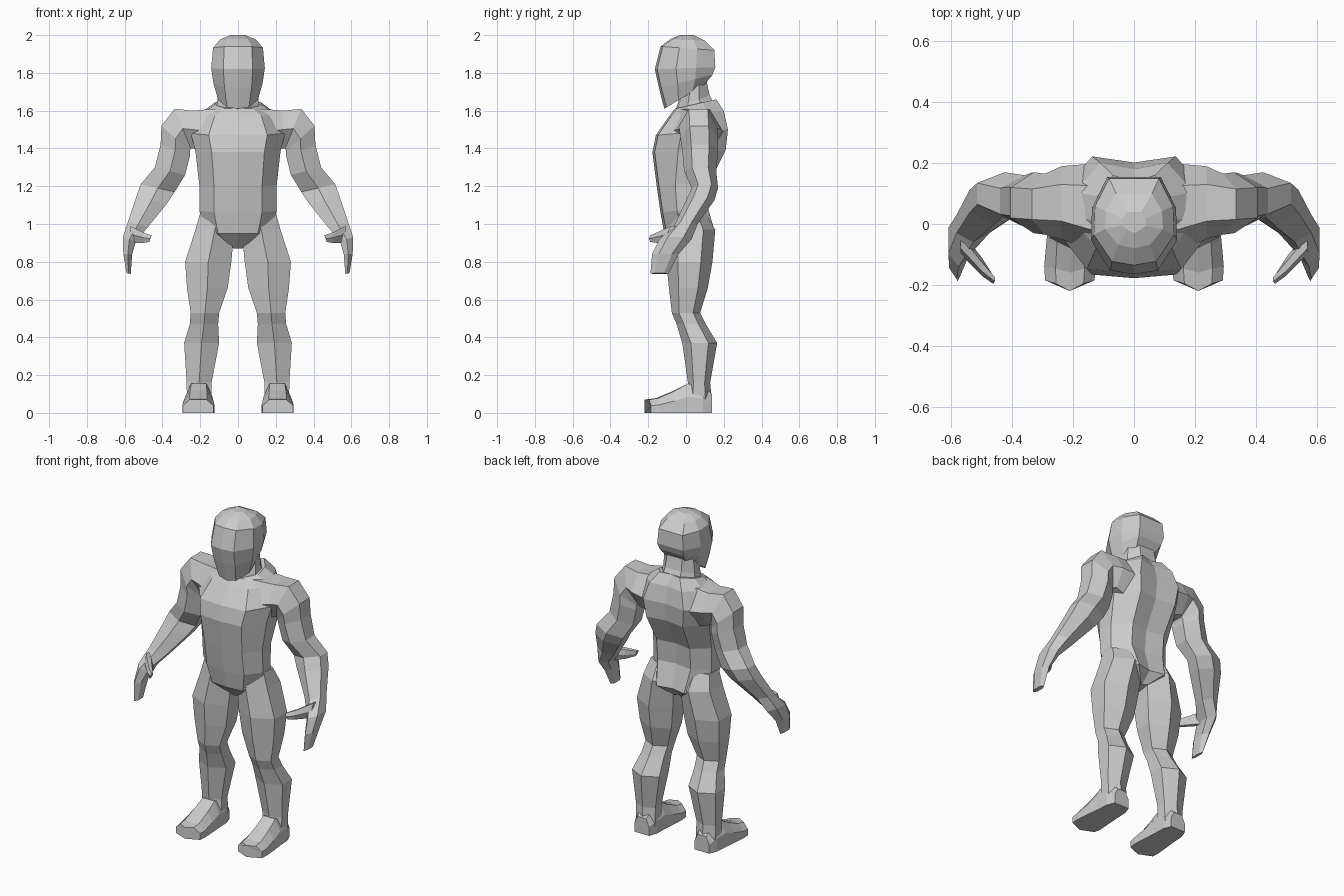
import bpy, bmesh

grey = bpy.data.materials.new("plain grey")
grey.diffuse_color = (0.6, 0.6, 0.6, 1)


def loft(name, rings, sx=1):
    """Skin a list of equal-sized point rings, cap both ends; sx=-1 mirrors."""
    bm = bmesh.new()
    rows = [[bm.verts.new((x * sx, y, z)) for x, y, z in r] for r in rings]
    n = len(rows[0])
    for a, b in zip(rows, rows[1:]):
        for i in range(n):
            j = (i + 1) % n
            bm.faces.new((a[i], a[j], b[j], b[i]))
    bm.faces.new(rows[0])
    bm.faces.new(rows[-1])
    bmesh.ops.recalc_face_normals(bm, faces=bm.faces)
    me = bpy.data.meshes.new(name)
    bm.to_mesh(me)
    bm.free()
    me.materials.append(grey)
    ob = bpy.data.objects.new(name, me)
    bpy.context.collection.objects.link(ob)
    return ob


def body_ring(zf, zb, w, yf, yb, fx, fdrop, bx, spine):
    """Symmetric ten-sided ring; z slopes from front zf to back zb."""
    d = yb - yf
    half = [(fx * w, yf + fdrop), (w, yf + 0.35 * d), (w * 0.97, yf + 0.68 * d), (bx * w, yb)]
    pts = [(0, yf)] + half + [(0, yb - spine)] + [(-x, y) for x, y in reversed(half)]
    return [(x, y, zf + (zb - zf) * (y - yf) / d) for x, y in pts]


def hex_ring(xo, zo, xi, zi, yc, hy):
    """Six-sided limb ring between an outer and an inner edge."""
    return [((xo + xi) / 2, yc - hy, (zo + zi) / 2), (xo, yc - hy / 2, zo), (xo, yc + hy / 2, zo),
            ((xo + xi) / 2, yc + hy, (zo + zi) / 2), (xi, yc + hy / 2, zi), (xi, yc - hy / 2, zi)]


# torso: flat chest panel in front, recessed spine behind
torso = [(0.87, 0.89, 0.05, -0.04, 0.09), (0.95, 0.95, 0.17, -0.115, 0.155),
         (1.06, 1.09, 0.205, -0.135, 0.115), (1.20, 1.22, 0.205, -0.155, 0.125),
         (1.38, 1.39, 0.225, -0.178, 0.21), (1.47, 1.50, 0.25, -0.16, 0.222),
         (1.57, 1.60, 0.20, -0.09, 0.20), (1.61, 1.66, 0.125, -0.06, 0.16)]
loft("torso", [body_ring(*r, 0.62, 0.012, 0.55, 0.02) for r in torso])

# neck
neck = [(1.56, 1.60, 0.125, -0.07, 0.17), (1.62, 1.68, 0.11, -0.05, 0.125), (1.74, 1.78, 0.10, -0.01, 0.105)]
loft("neck", [body_ring(*r, 0.5, 0.01, 0.5, 0) for r in neck])

# head: sloping jaw, flat face, domed crown
head = [(1.61, 1.74, 0.105, -0.115, 0.10), (1.72, 1.79, 0.13, -0.143, 0.14),
        (1.82, 1.83, 0.142, -0.165, 0.155), (1.94, 1.92, 0.132, -0.135, 0.15),
        (1.98, 1.97, 0.095, -0.08, 0.10), (2.0, 2.0, 0.04, -0.03, 0.04)]
loft("head", [body_ring(*r, 0.55, 0.012, 0.62, 0) for r in head])

# limbs: outer x, z, inner x, z, centre y, half depth
arm = [(0.12, 1.61, 0.12, 1.36, 0.05, 0.15), (0.24, 1.60, 0.235, 1.40, 0.07, 0.12),
       (0.335, 1.61, 0.25, 1.40, 0.065, 0.10), (0.405, 1.52, 0.255, 1.385, 0.07, 0.10),
       (0.41, 1.42, 0.255, 1.36, 0.075, 0.095), (0.44, 1.30, 0.28, 1.26, 0.075, 0.085),
       (0.515, 1.21, 0.335, 1.17, 0.10, 0.07), (0.54, 1.14, 0.375, 1.11, 0.075, 0.075),
       (0.583, 1.01, 0.475, 0.985, 0.0, 0.06)]
hand = [(0.583, 1.01, 0.475, 0.985, 0.0, 0.06), (0.61, 0.93, 0.54, 0.91, -0.055, 0.085),
        (0.607, 0.84, 0.56, 0.84, -0.11, 0.07), (0.59, 0.74, 0.568, 0.735, -0.14, 0.048)]
thumb = [(0.57, 0.99, 0.57, 0.90, -0.06, 0.04), (0.50, 0.955, 0.50, 0.90, -0.14, 0.03),
         (0.457, 0.94, 0.47, 0.905, -0.182, 0.014)]
# leg: z, outer x, inner x, front y, back y
leg = [(1.06, 0.20, 0.05, -0.08, 0.10), (0.97, 0.225, 0.02, -0.10, 0.155),
       (0.80, 0.28, 0.035, -0.105, 0.14), (0.66, 0.27, 0.055, -0.09, 0.115),
       (0.53, 0.25, 0.10, -0.075, 0.075), (0.47, 0.255, 0.105, -0.05, 0.105),
       (0.37, 0.285, 0.10, -0.02, 0.165), (0.16, 0.272, 0.14, 0.01, 0.128),
       (0.05, 0.27, 0.14, 0.0, 0.138)]
# foot: y, inner x, outer x, top z, toe point
foot = [(0.138, 0.155, 0.255, 0.10, 0), (0.09, 0.138, 0.275, 0.14, 0), (0.01, 0.135, 0.28, 0.155, 0),
        (-0.06, 0.13, 0.288, 0.115, 0.01), (-0.14, 0.125, 0.295, 0.078, 0.02), (-0.185, 0.13, 0.292, 0.07, 0.035)]


def foot_ring(y, xi, xo, h, tip):
    m, q = (xi + xo) / 2, (xo - xi) * 0.22
    return [(xi, y, 0), (xi, y, h * 0.55), (xi + q, y - tip * 0.3, h), (m, y - tip, h),
            (xo - q, y - tip * 0.3, h), (xo, y, h * 0.55), (xo, y, 0), (m, y - tip, 0)]


for side, s in (("right", -1), ("left", 1)):
    for part, rows in (("arm", arm), ("hand", hand), ("thumb", thumb)):
        loft(f"{side}_{part}", [hex_ring(*r) for r in rows], s)
    loft(f"{side}_leg", [hex_ring(xo, z, xi, z, (yf + yb) / 2, (yb - yf) / 2)
                         for z, xo, xi, yf, yb in leg], s)
    loft(f"{side}_foot", [foot_ring(*r) for r in foot], s)
